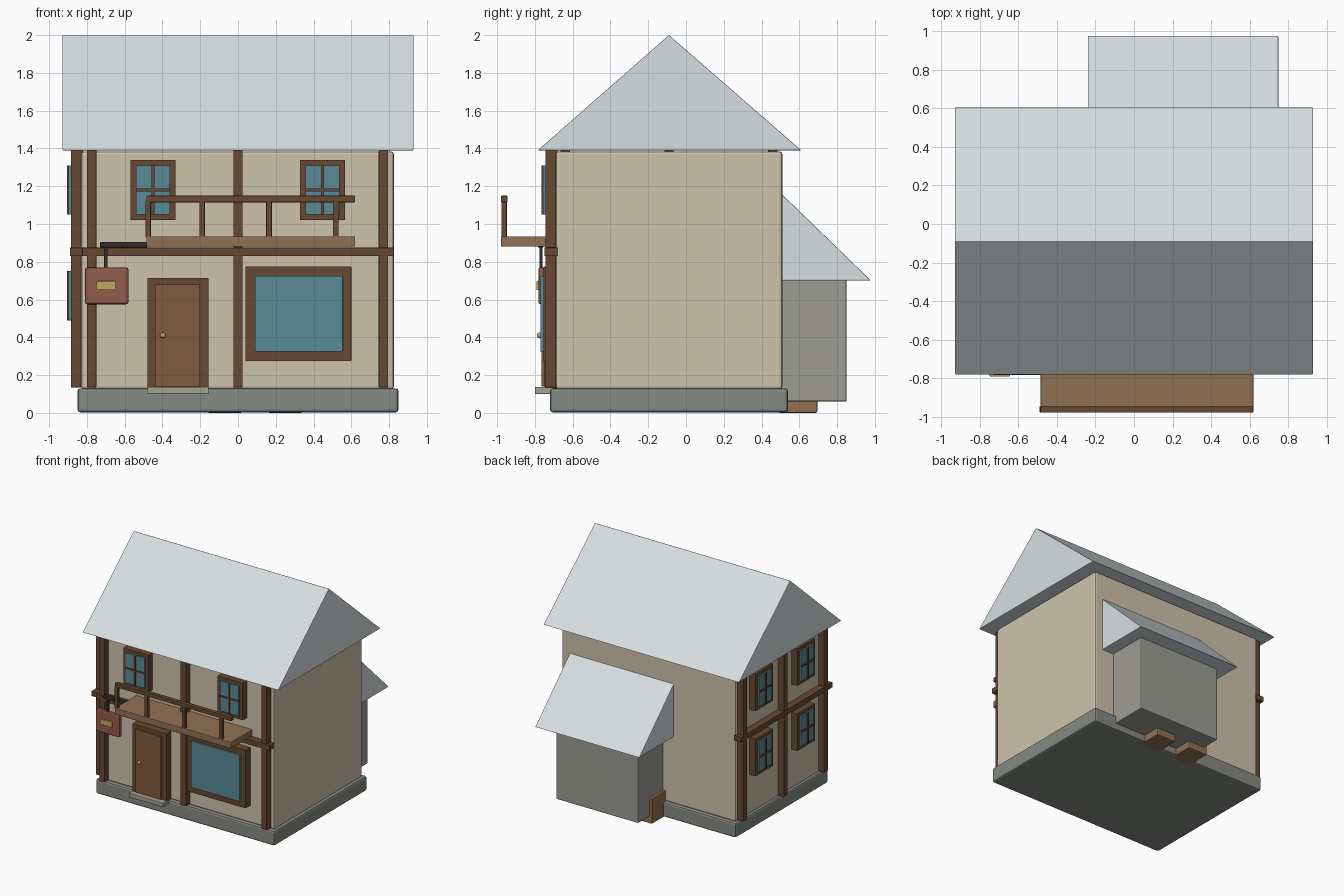
import bpy
from math import radians

if "Cube" in bpy.data.objects:
    bpy.data.objects.remove(bpy.data.objects["Cube"])


def mat(name, r, g, b):
    m = bpy.data.materials.new(name)
    m.diffuse_color = [(c / 255) ** 2.2 for c in (r, g, b)] + [1]
    m.use_nodes = True
    m.node_tree.nodes["Principled BSDF"].inputs["Base Color"].default_value = m.diffuse_color
    return m


WALL = mat("plaster", 206, 193, 171)
ROOF = mat("pale_slate", 213, 222, 224)
STONE = mat("stone", 132, 137, 129)
ANNEX = mat("annex_stone", 156, 156, 147)
STEP = mat("step_stone", 165, 160, 145)
TIMBER = mat("dark_timber", 104, 74, 54)
WOOD = mat("light_wood", 145, 113, 83)
DOOR = mat("door_wood", 128, 92, 62)
GLASS = mat("glass", 90, 138, 150)
SIGN = mat("sign_red", 146, 92, 78)
GOLD = mat("gold", 190, 165, 95)
IRON = mat("iron", 55, 50, 46)


def finish(name, verts, faces, material, bevel):
    me = bpy.data.meshes.new(name)
    me.from_pydata(verts, [], faces)
    me.materials.append(material)
    ob = bpy.data.objects.new(name, me)
    bpy.context.collection.objects.link(ob)
    if bevel:
        mod = ob.modifiers.new("soft_edges", "BEVEL")
        mod.width = bevel
        mod.segments = 2
    return ob


def box(name, x, y, z, material, bevel=0.004):
    """Box from (min, max) ranges."""
    verts = [(a, b, c) for a in x for b in y for c in z]
    faces = [(0, 1, 3, 2), (4, 6, 7, 5), (0, 4, 5, 1),
             (2, 3, 7, 6), (0, 2, 6, 4), (1, 5, 7, 3)]
    return finish(name, verts, faces, material, bevel)


def prism(name, x, profile, material, bevel=0.005):
    """Triangular y-z profile (counter-clockwise seen from +x) extruded in x."""
    verts = [(a, y, z) for a in x for y, z in profile]
    faces = [(2, 1, 0), (3, 4, 5), (0, 1, 4, 3), (1, 2, 5, 4), (2, 0, 3, 5)]
    return finish(name, verts, faces, material, bevel)


def around(c, width):
    return (c - width / 2, c + width / 2)


def wall_box(name, side, u, v, depth, material, bevel=0.003):
    """Box applied to the front or left wall; depth is the distance out from it."""
    if side == "front":
        return box(name, u, (-0.69 - depth, -0.68), v, material, bevel)
    return box(name, (-0.83 - depth, -0.82), u, v, material, bevel)


def small_window(side, c, z):
    name = side + "_window"
    wall_box(name + "_frame", side, around(c, 0.24), around(z, 0.32), 0.055, TIMBER)
    wall_box(name + "_glass", side, around(c, 0.18), around(z, 0.26), 0.067, GLASS)
    wall_box(name + "_mullion", side, around(c, 0.015), around(z, 0.26), 0.075, TIMBER, 0)
    wall_box(name + "_crossbar", side, around(c, 0.18), around(z, 0.015), 0.075, TIMBER, 0)


# Main body
box("foundation", (-0.85, 0.85), (-0.72, 0.54), (0.003, 0.13), STONE, 0.015)
box("walls", (-0.83, 0.825), (-0.69, 0.51), (0.125, 1.385), WALL, 0.015)
prism("main_roof", (-0.93, 0.93), [(-0.785, 1.39), (0.61, 1.39), (-0.09, 2.0)], ROOF)

# Rear lean-to with wooden blocks beneath
box("annex_walls", (-0.14, 0.64), (0.48, 0.85), (0.06, 0.71), ANNEX, 0.008)
prism("annex_roof", (-0.24, 0.75), [(0.49, 0.70), (0.98, 0.70), (0.49, 1.175)], ROOF)
for x in (-0.07, 0.25):
    box("annex_block", around(x, 0.185), (0.49, 0.695), (0, 0.22), WOOD, 0.008)

# Timber framing on the front and left walls
for side, posts, span in (("front", (-0.775, 0, 0.77), (-0.825, 0.825)),
                          ("left", (0.46, -0.09, -0.64), (-0.72, 0.52))):
    for c in posts:
        wall_box(side + "_timber_post", side, around(c, 0.05), (0.135, 1.39), 0.055, TIMBER)
    wall_box(side + "_timber_beam", side, span, (0.83, 0.875), 0.06, TIMBER)

# Small windows
for c in (-0.45, 0.447):
    small_window("front", c, 1.18)
for c in (0.2, -0.37):
    for z in (0.62, 1.18):
        small_window("left", c, z)

# Shop window
wall_box("shop_window_frame", "front", (0.04, 0.60), (0.275, 0.775), 0.065, TIMBER)
wall_box("shop_window_glass", "front", (0.09, 0.555), (0.325, 0.725), 0.08, GLASS)

# Door, knob and step
wall_box("door_frame", "front", (-0.48, -0.155), (0.13, 0.715), 0.06, TIMBER)
wall_box("door", "front", (-0.44, -0.20), (0.14, 0.68), 0.075, DOOR)
bpy.ops.mesh.primitive_uv_sphere_add(segments=16, ring_count=8, radius=0.015,
                                     location=(-0.398, -0.775, 0.41))
knob = bpy.context.object
knob.name = "door_knob"
knob.data.materials.append(GOLD)
bpy.ops.object.shade_smooth_by_angle(angle=radians(40))
box("door_step", (-0.48, -0.155), (-0.80, -0.70), (0.10, 0.137), STEP)

# Balcony
box("balcony_floor", (-0.485, 0.62), (-0.98, -0.69), (0.88, 0.935), WOOD)
box("balcony_rail", (-0.485, 0.62), (-0.98, -0.945), (1.115, 1.15), TIMBER)
for x in (-0.476, -0.19, 0.164, 0.518):
    box("balcony_post", around(x, 0.03), around(-0.963, 0.03), (0.93, 1.12), TIMBER)

# Hanging sign
box("sign_bracket", (-0.73, -0.48), (-0.785, -0.755), (0.876, 0.905), IRON)
box("sign_hanger", (-0.71, -0.692), around(-0.768, 0.014), (0.76, 0.88), IRON, 0)
box("sign_board", (-0.81, -0.58), (-0.782, -0.748), (0.575, 0.77), SIGN, 0.012)
box("sign_plate", (-0.75, -0.645), (-0.792, -0.77), (0.65, 0.697), GOLD)
